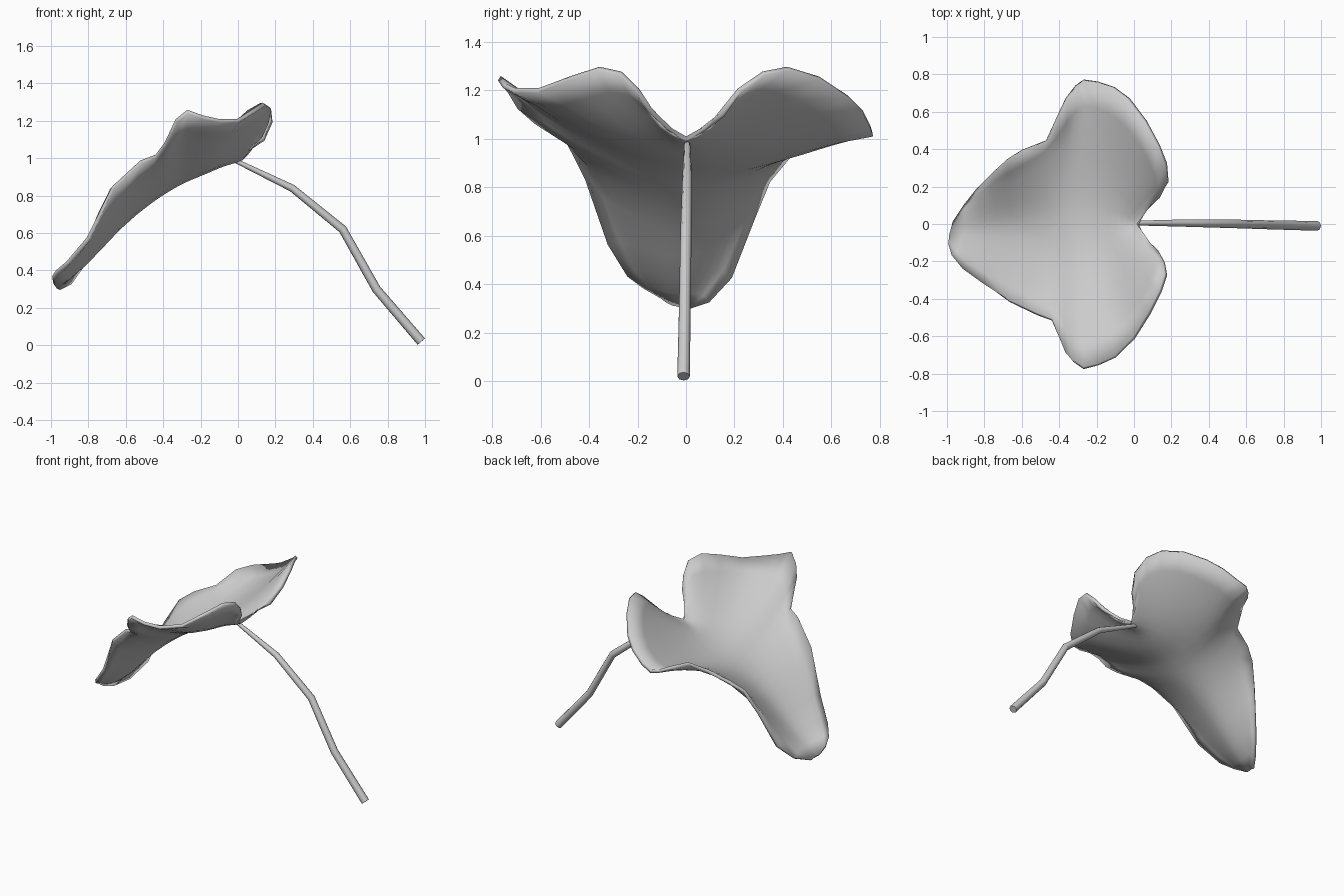
import bpy
import bmesh
from mathutils import Vector

default_cube = bpy.data.objects.get("Cube")
if default_cube:
    bpy.data.objects.remove(default_cube)


def make_material(name, colour):
    material = bpy.data.materials.new(name)
    material.use_nodes = True
    material.diffuse_color = colour
    material.node_tree.nodes["Principled BSDF"].inputs["Base Color"].default_value = colour
    return material


def finish(obj, material, angle):
    obj.data.materials.append(material)
    bpy.ops.object.select_all(action="DESELECT")
    obj.select_set(True)
    bpy.context.view_layer.objects.active = obj
    bpy.ops.object.shade_smooth_by_angle(angle=angle)


def along(points, position):
    """Point at a fractional index of a polyline."""
    index = min(int(position), len(points) - 2)
    return Vector(points[index]).lerp(Vector(points[index + 1]), position - index)


grey = make_material("plain grey", (0.6, 0.6, 0.6, 1))

# Leaf margins from the stalk notch, around a side lobe, to the tip
left_margin = [
    (.02, 0, 1), (.06, .08, 1.04), (.14, .15, 1.1), (.18, .22, 1.2),
    (.17, .32, 1.27), (.13, .42, 1.29), (.06, .55, 1.25), (-.03, .67, 1.17),
    (-.11, .73, 1.11), (-.2, .76, 1.05), (-.27, .77, 1.02), (-.31, .74, 1.02),
    (-.36, .67, 1.03), (-.41, .56, 1.03), (-.47, .44, .95), (-.6, .39, .89),
    (-.68, .34, .83), (-.75, .28, .68), (-.83, .19, .43), (-.9, .1, .33),
    (-.96, .01, .3)]
right_margin = [
    (.02, 0, 1), (.05, -.08, 1.04), (.13, -.15, 1.12), (.16, -.2, 1.2),
    (.17, -.27, 1.27), (.14, -.36, 1.29), (.08, -.48, 1.25), (0, -.61, 1.2),
    (-.1, -.71, 1.2), (-.19, -.75, 1.22), (-.27, -.77, 1.25), (-.33, -.73, 1.2),
    (-.36, -.69, 1.13), (-.39, -.62, 1.07), (-.44, -.51, 1.01), (-.52, -.48, .98),
    (-.67, -.41, .84), (-.8, -.32, .57), (-.91, -.24, .44), (-.97, -.17, .39),
    (-.99, -.11, .36)]
midrib = [(.02, 0, 1), (-.12, 0, .94), (-.28, 0, .87), (-.45, 0, .77),
          (-.64, -.01, .62), (-.82, -.03, .41), (-.98, -.05, .32)]

# Leaf blade: cross-sections that curve up from the midrib to each margin
STEPS = 6
LOBE_ROWS = 14
last = len(left_margin) - 1
bm = bmesh.new()
rows = []
for i in range(last + 1):
    if i <= LOBE_ROWS:
        position = 3 * i / LOBE_ROWS
    else:
        position = 3 + 3 * (i - LOBE_ROWS) / (last - LOBE_ROWS)
    centre = along(midrib, position)
    row = []
    for j in range(-STEPS, STEPS + 1):
        edge = Vector((left_margin if j > 0 else right_margin)[i])
        t = abs(j) / STEPS
        point = centre.lerp(edge, t)
        point.z = centre.z + (edge.z - centre.z) * t ** 1.35
        row.append(bm.verts.new(point))
    rows.append(row)
for lower, upper in zip(rows, rows[1:]):
    for j in range(2 * STEPS):
        bm.faces.new((lower[j], upper[j], upper[j + 1], lower[j + 1]))
bmesh.ops.remove_doubles(bm, verts=bm.verts, dist=0.002)
inner = [v for v in bm.verts if not v.is_boundary]
for _ in range(4):
    bmesh.ops.smooth_vert(bm, verts=inner, factor=0.5,
                          use_axis_x=True, use_axis_y=True, use_axis_z=True)
bmesh.ops.recalc_face_normals(bm, faces=bm.faces)
if sum(f.normal.z for f in bm.faces) < 0:
    bmesh.ops.reverse_faces(bm, faces=bm.faces)
mesh = bpy.data.meshes.new("leaf_blade")
bm.to_mesh(mesh)
bm.free()
leaf = bpy.data.objects.new("leaf_blade", mesh)
bpy.context.collection.objects.link(leaf)
shell = leaf.modifiers.new("thickness", "SOLIDIFY")
shell.thickness = 0.022
shell.offset = 0
finish(leaf, grey, 1.6)

# Stalk: tapered tube with a few straight bends
stalk_path = [(-.01, .005, .985, .012), (.29, .005, .84, .02), (.56, 0, .62, .023),
              (.74, -.005, .3, .024), (.98, -.01, .02, .026)]
curve = bpy.data.curves.new("stalk", "CURVE")
curve.dimensions = "3D"
curve.bevel_depth = 1
curve.bevel_resolution = 2
curve.use_fill_caps = True
spline = curve.splines.new("POLY")
spline.points.add(len(stalk_path) - 1)
for point, (x, y, z, radius) in zip(spline.points, stalk_path):
    point.co = (x, y, z, 1)
    point.radius = radius
stalk = bpy.data.objects.new("stalk", curve)
bpy.context.collection.objects.link(stalk)
bpy.ops.object.select_all(action="DESELECT")
stalk.select_set(True)
bpy.context.view_layer.objects.active = stalk
bpy.ops.object.convert(target="MESH")
stalk = bpy.context.view_layer.objects.active
finish(stalk, grey, 0.9)
